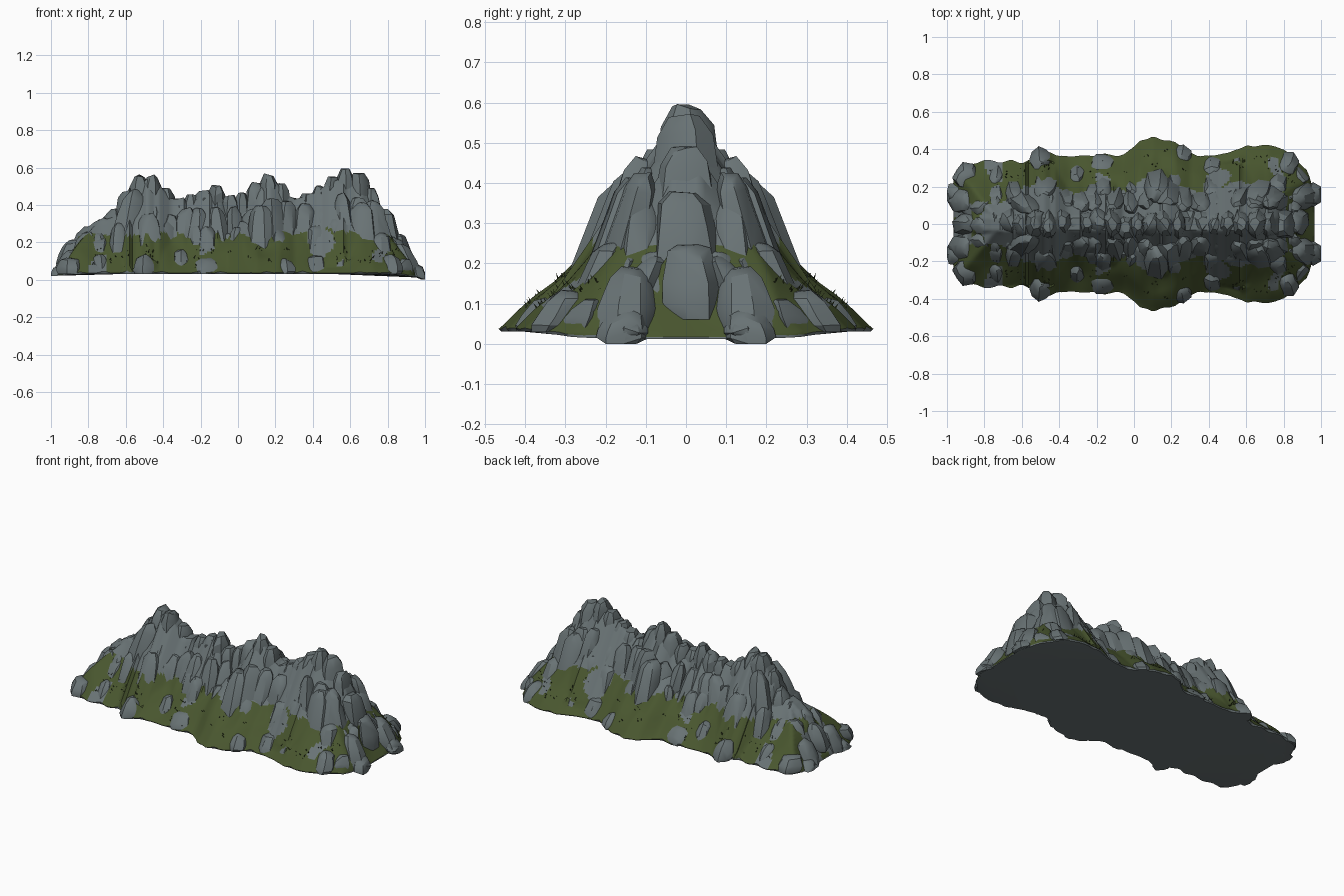
import bpy, bmesh, math, random
from mathutils import Vector, noise

if "Cube" in bpy.data.objects:
    bpy.data.objects.remove(bpy.data.objects["Cube"])

random.seed(11)
U = random.uniform


def material(name, rgb):
    m = bpy.data.materials.new(name)
    m.diffuse_color = (*rgb, 1)
    m.use_nodes = True
    m.node_tree.nodes["Principled BSDF"].inputs["Base Color"].default_value = m.diffuse_color
    return m


STONE = material("grey stone", (0.140, 0.170, 0.176))
GRASS = material("moss green", (0.066, 0.093, 0.028))
BLADE = material("dark grass", (0.030, 0.042, 0.014))

# Skyline height and footprint half width along x
RIDGE = [(-1, .07), (-.9, .18), (-.8, .29), (-.7, .34), (-.62, .43), (-.55, .55), (-.48, .58), (-.42, .53),
         (-.34, .43), (-.2, .47), (-.11, .51), (-.05, .45), (.05, .47), (.11, .54), (.17, .57), (.23, .52),
         (.3, .44), (.4, .47), (.48, .54), (.58, .595), (.66, .565), (.75, .44), (.85, .25), (1, .06)]
WIDTH = [(-.97, .22), (-.93, .31), (-.8, .34), (-.6, .33), (-.45, .38), (-.35, .36), (-.2, .37), (-.05, .37),
         (.03, .44), (.1, .465), (.22, .44), (.3, .38), (.4, .36), (.5, .38), (.6, .415), (.72, .425),
         (.8, .4), (.86, .35), (.93, .28), (.96, .18)]


def lerp(table, x):
    if x <= table[0][0]:
        return table[0][1]
    for (a, p), (b, q) in zip(table, table[1:]):
        if x <= b:
            return p + (q - p) * (x - a) / (b - a)
    return table[-1][1]


def underside(x):
    return .031 - (.024 if x > 0 else .012) * max(0, abs(x) - .82) / .18


def soil(x, y):
    """Height of the slope: grassy skirt with a steep stone core under the crest."""
    y = abs(y)
    side = .95 * max(0, lerp(WIDTH, x) - y)
    end = 1.3 * max(0, .965 - abs(x))
    n = noise.noise(Vector((x * 7, y * 5, 2.3))) * .04
    d = min(side, end)
    skirt = underside(x) + .006 + min(d, .28) + n * min(1, d / .1)
    chip = noise.cell(Vector((x * 14, y * 3 + 4, 1))) * .03
    core = lerp(RIDGE, x) * .93 - 1.45 * max(0, y - .035) + chip
    return max(skirt, core) if abs(x) < .88 else skirt


def finish(bm, name, mats, mirror=False, angle=28):
    me = bpy.data.meshes.new(name)
    bm.to_mesh(me)
    bm.free()
    for m in mats:
        me.materials.append(m)
    ob = bpy.data.objects.new(name, me)
    bpy.context.collection.objects.link(ob)
    if mirror:
        md = ob.modifiers.new("mirror", 'MIRROR')
        md.use_axis = (False, True, False)
    if angle:
        bpy.ops.object.select_all(action='DESELECT')
        ob.select_set(True)
        bpy.context.view_layer.objects.active = ob
        bpy.ops.object.shade_smooth_by_angle(angle=math.radians(angle))
    return ob


def rock(bm, base, top, rx, ry, sides=7, taper=.6):
    """Chiselled slab: convex hull of jittered rings from base to top."""
    base, top = Vector(base), Vector(top)
    turn, verts = U(0, 6.28), []
    radii = [U(.8, 1.12) for _ in range(sides)]
    drop = Vector((U(-.5, .5), U(-.3, .3)))
    for s, r in ((0, .85), (.2, 1), (.5, .97), (.75, .5 + .5 * taper), (.92, taper + .08), (1, taper * .6)):
        c = base.lerp(top, s)
        for k in range(sides):
            a = turn + 6.283 * k / sides
            rr = r * radii[k] * U(.94, 1.05)
            dx, dy = math.cos(a) * rx * rr, math.sin(a) * ry * rr
            z = c.z - (abs(drop.x * dx + drop.y * dy) + U(0, .012)) * s
            x = max(-1, min(1, c.x + dx))
            verts.append(bm.verts.new((x, c.y + dy, max(underside(x), z))))
    res = bmesh.ops.convex_hull(bm, input=verts)
    junk = {g for g in res["geom_interior"] + res["geom_unused"] if isinstance(g, bmesh.types.BMVert)}
    bmesh.ops.delete(bm, geom=list(junk), context='VERTS')


# Grassy slope and stone core with a flat stone underside
bm = bmesh.new()
NX, NY = 140, 70
grid = []
for i in range(NX + 1):
    x = -.965 + 1.93 * i / NX
    w = lerp(WIDTH, x) + .014 * noise.noise(Vector((x * 16, 0, 5)))
    grid.append([bm.verts.new((x, w * (2 * j / NY - 1), soil(x, w * (2 * j / NY - 1)))) for j in range(NY + 1)])
for i in range(NX):
    for j in range(NY):
        f = bm.faces.new((grid[i][j], grid[i + 1][j], grid[i + 1][j + 1], grid[i][j + 1]))
        c = f.calc_center_median()
        patch = noise.noise(Vector((c.x * 6, abs(c.y) * 6, 8)))
        f.material_index = 0 if patch < .42 and c.z < .25 + .06 * patch else 1
rim = [e for e in bm.edges if e.is_boundary]
low = bmesh.ops.extrude_edge_only(bm, edges=rim)["geom"]
for g in low:
    if isinstance(g, bmesh.types.BMVert):
        g.co.z = underside(g.co.x)
        g.co.y *= .985
    elif isinstance(g, bmesh.types.BMFace):
        g.material_index = 1
bottom = bmesh.ops.contextual_create(bm, geom=[g for g in low if isinstance(g, bmesh.types.BMEdge)])
for f in bottom["faces"]:
    f.material_index = 1
bmesh.ops.triangulate(bm, faces=bottom["faces"])
bmesh.ops.recalc_face_normals(bm, faces=bm.faces)
finish(bm, "grassy_slope", [GRASS, STONE], angle=40)

# Crest: tall slabs along the ridge line
bm = bmesh.new()
for i in range(26):
    x = -.87 + 1.72 * i / 25
    h = lerp(RIDGE, x)
    rock(bm, (x * 1.03, U(-.02, .02), .06), (x, U(-.015, .015), h + .006), U(.065, .09), .05 + .10 * h, taper=.6)
finish(bm, "ridge_crest", [STONE])

# Tiers of leaning slabs, mirrored front to back
for name, n, foot, head, share, rad in (("upper_slabs", 19, .46, .23, .84, .074),
                                        ("middle_slabs", 18, .56, .36, .64, .068)):
    bm = bmesh.new()
    for i in range(n):
        x = -.89 + 1.76 * (i + U(.2, .8)) / n
        h, w = lerp(RIDGE, x), lerp(WIDTH, x)
        t = max(.1, h * share * U(.85, 1.1))
        rock(bm, (x * 1.02 + U(-.05, .05), w * foot * U(.88, 1.08), .05), (x * .99, w * head * U(.85, 1.15), t),
             rad * U(.75, 1.35), rad * U(.85, 1.1), taper=.55)
    finish(bm, name, [STONE], mirror=True)

# Buttresses and boulders at the foot: x, y, top height, radius, lean inwards
bm = bmesh.new()
for x, y, t, r, lean in ((.12, .25, .40, .085, .10), (-.48, .25, .36, .075, .10), (.66, .22, .42, .09, .10),
                         (-.63, .21, .31, .06, .08), (-.16, .24, .29, .06, .08), (.22, .27, .27, .06, .07),
                         (.43, .23, .30, .065, .08), (.76, .25, .26, .06, .07), (0, .24, .28, .05, .07),
                         (-.5, .365, .14, .055, .05), (-.17, .33, .12, .06, .05), (.42, .31, .14, .06, .05),
                         (.24, .37, .12, .06, .04), (.81, .34, .14, .06, .05), (-.9, .27, .12, .065, .03),
                         (-.74, .28, .14, .055, .05), (.56, .33, .16, .05, .06), (-.31, .29, .17, .05, .06),
                         (.87, .26, .12, .055, .03)):
    rock(bm, (x, y, .03), (x, y - lean, t), r * 1.1, r, sides=8, taper=.65)
finish(bm, "foot_boulders", [STONE], mirror=True)

# Boulders closing both ends: x foot, x head, y, top, radius
bm = bmesh.new()
for a, b, y, t, r in ((.925, .86, .145, .20, .08), (.955, .94, .16, .09, .062), (.80, .74, .12, .36, .075),
                      (.87, .82, .08, .24, .06), (-.93, -.88, .13, .17, .075), (-.955, -.94, .17, .08, .06),
                      (-.84, -.8, .1, .26, .07), (.9, .87, .22, .13, .05)):
    rock(bm, (a, y, .0), (b, y * .9, t), r, r, sides=8, taper=.65)
# toe stones reaching the lowest points of both ends
rock(bm, (.95, .14, .02), (.94, .14, .07), .06, .05, sides=8)
rock(bm, (-.95, .14, .02), (-.94, .14, .07), .06, .05, sides=8)
for v in bm.verts:
    if v.co.x > .93 and v.co.z < .012:
        v.co.z = 0
finish(bm, "end_boulders", [STONE], mirror=True)

# Small grass blades scattered over the slope
bm = bmesh.new()
for _ in range(34):
    cx = U(-.85, .85)
    cy = lerp(WIDTH, cx) * U(.6, .92)
    for _ in range(3):
        x, y = cx + U(-.02, .02), cy + U(-.015, .015)
        a = U(0, 6.28)
        d = Vector((math.cos(a), math.sin(a), 0)) * .004
        p = Vector((x, y, soil(x, y) - .004))
        tip = p + Vector((U(-.012, .012), U(0, .014), U(.012, .018)))
        bm.faces.new([bm.verts.new(q) for q in (p - d, p + d, tip)])
finish(bm, "grass_blades", [BLADE], mirror=True, angle=0)
